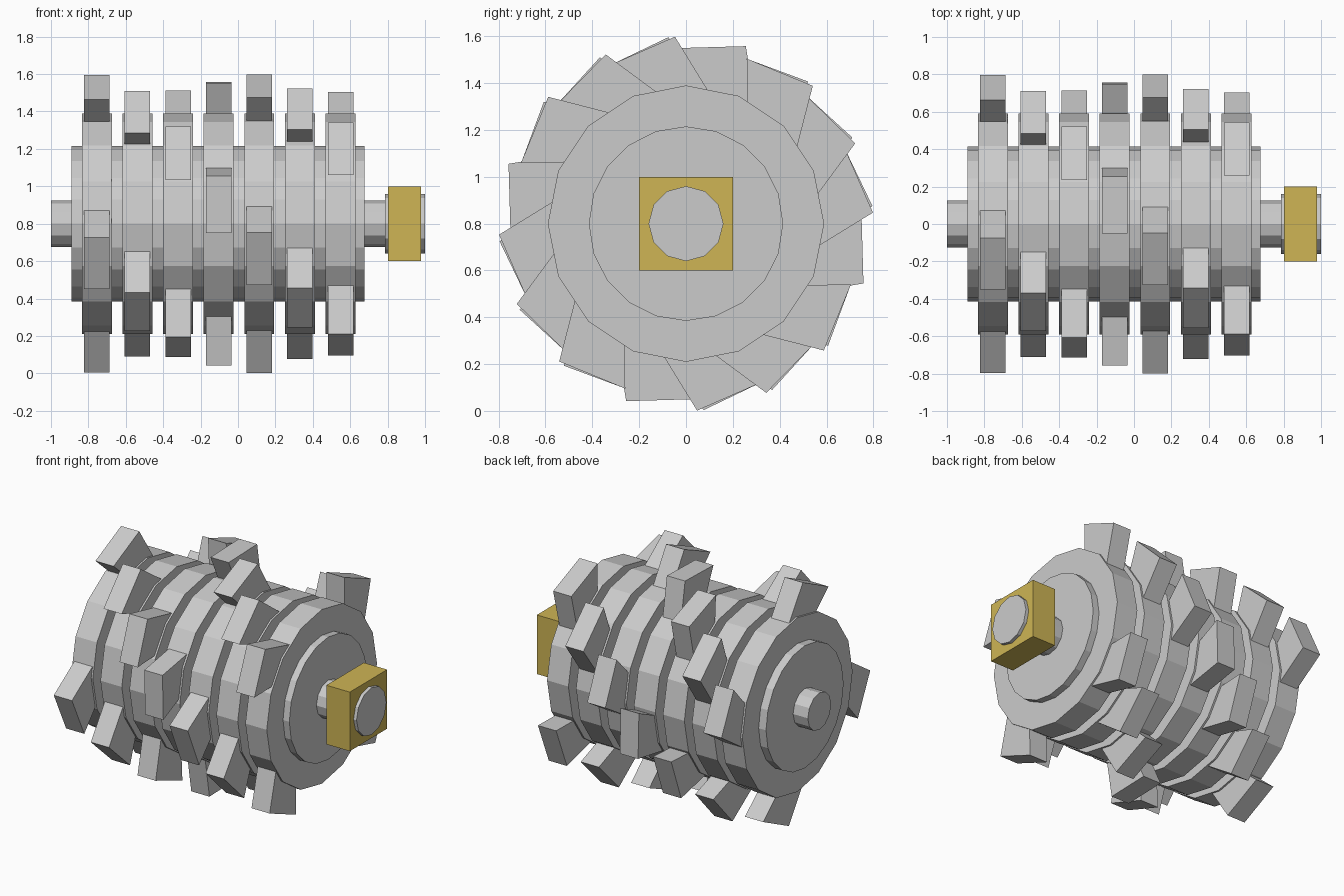
import bpy
import bmesh
from math import radians, pi
from mathutils import Matrix, Vector

if "Cube" in bpy.data.objects:
    bpy.data.objects.remove(bpy.data.objects["Cube"])

AXIS_Z = 0.8          # height of the rotor axis
RINGS = 7
FIRST_X, PITCH = -0.755, 0.2172
STEP = radians(22)    # twist from ring to ring
RING_W, TOOTH_W = 0.16, 0.136


def cylinder(name, radius, x0, x1, sides):
    bpy.ops.mesh.primitive_cylinder_add(
        vertices=sides, radius=radius, depth=x1 - x0,
        location=((x0 + x1) / 2, 0, AXIS_Z), rotation=(0, pi / 2, 0))
    bpy.context.object.name = name
    return bpy.context.object


# Tooth side profile (y, z) about the axis: tip corners, then buried root
TOOTH = [(-0.075, 0.796), (-0.35, 0.664), (-0.139, 0.48), (0.102, 0.529)]


def tooth_ring(name, x, twist):
    bm = bmesh.new()
    for k in range(4):
        rot = Matrix.Rotation(twist + k * pi / 2, 3, 'X')
        verts = [bm.verts.new(rot @ Vector((-TOOTH_W / 2, y, z))) for y, z in TOOTH]
        face = bm.faces.new(verts)
        ext = bmesh.ops.extrude_face_region(bm, geom=[face])["geom"]
        moved = [g for g in ext if isinstance(g, bmesh.types.BMVert)]
        bmesh.ops.translate(bm, verts=moved, vec=(TOOTH_W, 0, 0))
        # extrusion can leave the starting cap out; close it again
        if not face.is_valid:
            bm.faces.new(verts)
    bmesh.ops.recalc_face_normals(bm, faces=bm.faces)
    mesh = bpy.data.meshes.new(name)
    bm.to_mesh(mesh)
    bm.free()
    obj = bpy.data.objects.new(name, mesh)
    obj.location = (x, 0, AXIS_Z)
    bpy.context.collection.objects.link(obj)


# Drum and shaft
cylinder("drum", 0.415, -0.89, 0.675, 20)
cylinder("shaft", 0.125, -1.0, 0.79, 12)
cylinder("shaft_end", 0.16, 0.785, 1.0, 12)

# Toothed rings, each twisted a little further than the last
for i in range(RINGS):
    x = FIRST_X + i * PITCH
    cylinder(f"ring_{i + 1}", 0.59, x - RING_W / 2, x + RING_W / 2, 16)
    tooth_ring(f"ring_teeth_{i + 1}", x, i * STEP)

# Bearing block
bpy.ops.mesh.primitive_cube_add(size=1, location=(0.89, 0, AXIS_Z))
block = bpy.context.object
block.name = "bearing_block"
block.scale = (0.175, 0.4, 0.4)
gold = bpy.data.materials.new("brass")
gold.diffuse_color = (0.62, 0.46, 0.09, 1)
gold.use_nodes = True
gold.node_tree.nodes["Principled BSDF"].inputs["Base Color"].default_value = gold.diffuse_color
block.data.materials.append(gold)
